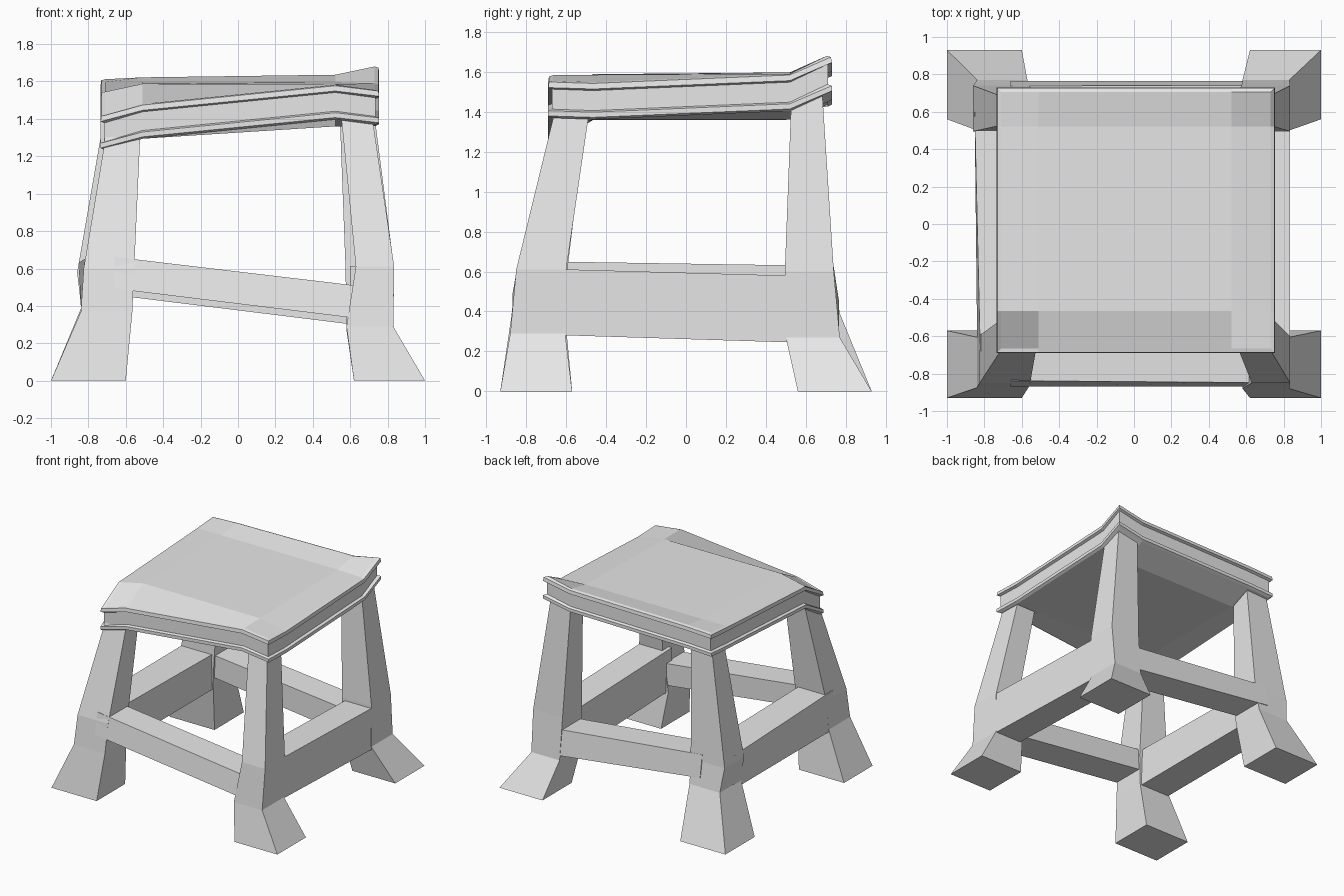
import bpy
import bmesh

cube = bpy.data.objects.get("Cube")
if cube:
    bpy.data.objects.remove(cube, do_unlink=True)

grey = bpy.data.materials.new("plain_grey")
grey.use_nodes = True
grey.diffuse_color = (0.8, 0.8, 0.8, 1)
grey.node_tree.nodes["Principled BSDF"].inputs["Base Color"].default_value = (0.8, 0.8, 0.8, 1)


def finish(name, bm):
    bmesh.ops.recalc_face_normals(bm, faces=bm.faces)
    mesh = bpy.data.meshes.new(name)
    bm.to_mesh(mesh)
    bm.free()
    mesh.materials.append(grey)
    obj = bpy.data.objects.new(name, mesh)
    bpy.context.collection.objects.link(obj)
    return obj


def bridge(bm, a, b):
    n = len(a)
    for i in range(n):
        k = (i + 1) % n
        bm.faces.new((a[i], a[k], b[k], b[i]))


def loft(name, rings):
    """Skin a stack of closed rings and cap both ends."""
    bm = bmesh.new()
    loops = [[bm.verts.new(p) for p in ring] for ring in rings]
    for a, b in zip(loops, loops[1:]):
        bridge(bm, a, b)
    bm.faces.new(loops[0])
    bm.faces.new(loops[-1])
    return finish(name, bm)


# Legs: inner x, outer x, inner y, outer y, height at foot, knee, shoulder, top
legs = {
    "front_right_leg": [(-.6, -1, -.57, -.93, 0), (-.565, -.84, -.605, -.875, .37),
                        (-.555, -.825, -.595, -.85, .6), (-.52, -.695, -.5, -.65, 1.38)],
    "front_left_leg": [(.62, 1, -.57, -.93, 0), (.58, .83, -.605, -.88, .29),
                       (.63, .835, -.6, -.85, .61), (.55, .715, -.48, -.65, 1.43)],
    "back_right_leg": [(-.6, -1, .56, .93, 0), (-.57, -.838, .5, .77, .39),
                       (-.56, -.86, .495, .74, .58), (-.52, -.7, .53, .68, 1.5)],
    "back_left_leg": [(.62, 1, .56, .93, 0), (.58, .83, .5, .77, .27),
                      (.575, .835, .495, .74, .6), (.54, .715, .53, .68, 1.53)],
}
for name, levels in legs.items():
    loft(name, [[(xi, yi, z), (xo, yi, z), (xo, yo, z), (xi, yo, z)]
                for xi, xo, yi, yo, z in levels])

# Rails: each end is position, outer bottom, outer top, inner, low z, high z
rails = {
    "front_rail": ("x", (-.66, -.868, -.838, -.61, .492, .662), (.68, -.868, -.848, -.61, .328, .503)),
    "back_rail": ("x", (-.66, .765, .738, .51, .458, .635), (.66, .765, .742, .51, .295, .495)),
    "right_rail": ("y", (-.68, -.838, -.822, -.58, .35, .65), (.6, -.838, -.852, -.58, .35, .63)),
    "left_rail": ("y", (-.68, .829, .833, .6, .283, .613), (.6, .829, .833, .6, .243, .577)),
}
for name, (axis, *ends) in rails.items():
    rings = []
    for pos, out_low, out_high, inner, low, high in ends:
        section = [(inner, low), (out_low, low), (out_high, high), (inner, high)]
        rings.append([(pos, s, z) if axis == "x" else (s, pos, z) for s, z in section])
    loft(name, rings)

# Seat: warped slab on a four by four grid, with a lip above and below the wall
xs = (-.735, -.51, .52, .755)
ys = (-.69, -.465, .52, .73)
top = ((1.42, 1.48, 1.583, 1.555),
       (1.545, 1.588, 1.585, 1.548),
       (1.597, 1.597, 1.597, 1.59),
       (1.612, 1.622, 1.636, 1.68))
under = 1.36
profile = ((.025, 0), (.004, -.006), (0, -.034), (.02, -.042), (.02, -.142),
           (0, -.15), (0, -.176), (.02, -.186))
rim = ([(i, 0) for i in range(3)] + [(3, j) for j in range(3)] +
       [(i, 3) for i in (3, 2, 1)] + [(0, j) for j in (3, 2, 1)])


def inset(values, i, amount):
    return values[i] + {0: amount, 3: -amount}.get(i, 0)


bm = bmesh.new()
rings = [[bm.verts.new((inset(xs, i, o), inset(ys, j, o), top[j][i] + dz))
          for i, j in rim] for o, dz in profile]
for a, b in zip(rings, rings[1:]):
    bridge(bm, a, b)
for ring, is_top in ((rings[0], True), (rings[-1], False)):
    grid = dict(zip(rim, ring))
    for i in (1, 2):
        for j in (1, 2):
            grid[i, j] = bm.verts.new((xs[i], ys[j], top[j][i] if is_top else under))
    for i in range(3):
        for j in range(3):
            bm.faces.new((grid[i, j], grid[i + 1, j], grid[i + 1, j + 1], grid[i, j + 1]))
finish("seat", bm)
